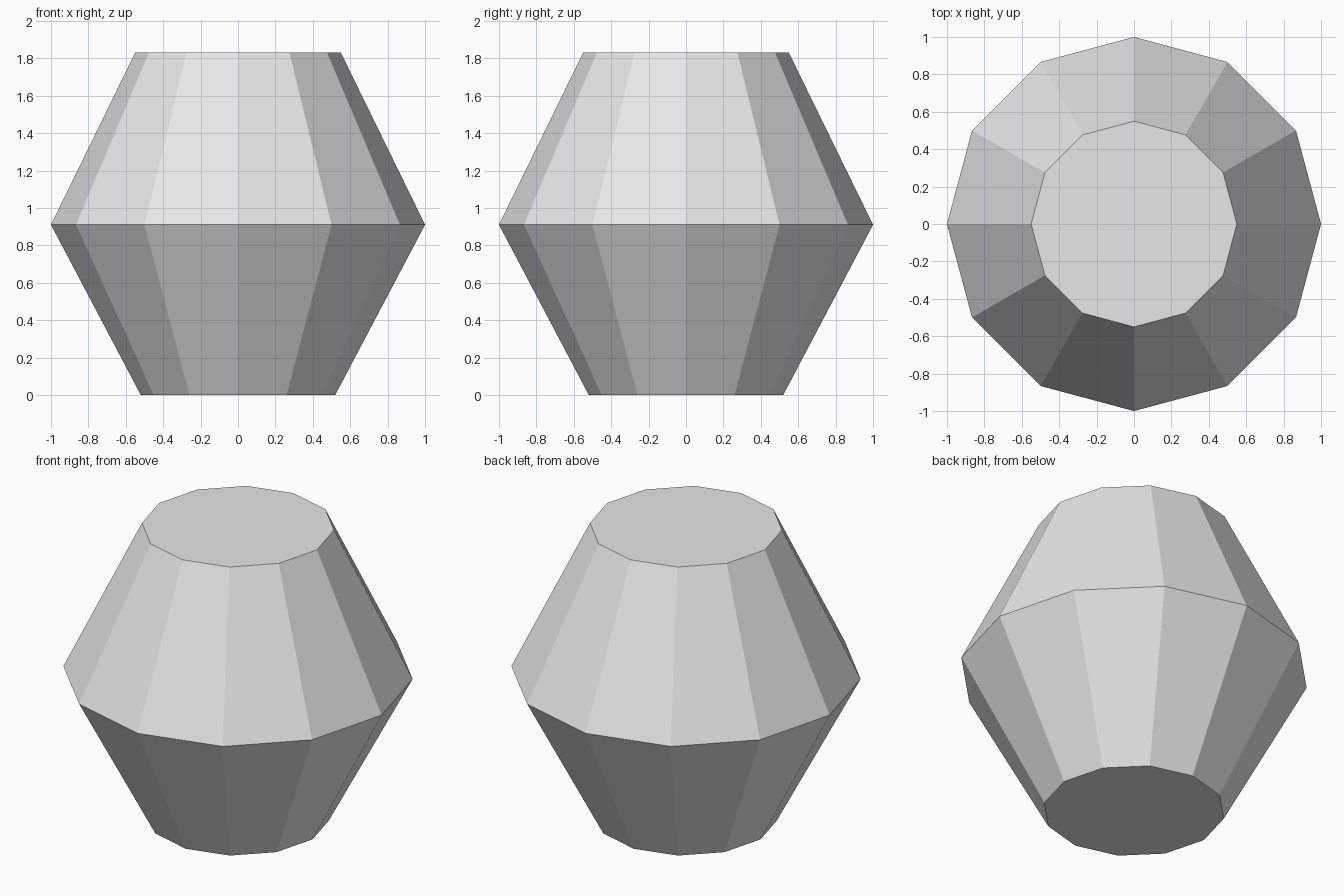
import bpy
import bmesh
from math import cos, sin, tau

SIDES = 12
# (radius, height) of each ring: base, waist, top
PROFILE = [(0.52, 0.0), (1.0, 0.91), (0.55, 1.83)]

cube = bpy.data.objects.get("Cube")
if cube:
    bpy.data.objects.remove(cube, do_unlink=True)


def make_material(name, colour):
    mat = bpy.data.materials.new(name)
    mat.use_nodes = True
    mat.diffuse_color = colour
    for node in mat.node_tree.nodes:
        if node.type == 'BSDF_PRINCIPLED':
            node.inputs["Base Color"].default_value = colour
    return mat


def make_lathe(name, profile, sides, mat):
    bm = bmesh.new()
    rings = [[bm.verts.new((r * cos(tau * i / sides), r * sin(tau * i / sides), z))
              for i in range(sides)] for r, z in profile]
    # side facets between neighbouring rings
    for low, high in zip(rings, rings[1:]):
        for i in range(sides):
            j = (i + 1) % sides
            bm.faces.new((low[i], low[j], high[j], high[i]))
    # flat end caps
    bm.faces.new(rings[0][::-1])
    bm.faces.new(rings[-1])
    mesh = bpy.data.meshes.new(name)
    bm.to_mesh(mesh)
    bm.free()
    mesh.materials.append(mat)
    obj = bpy.data.objects.new(name, mesh)
    bpy.context.collection.objects.link(obj)
    return obj


grey = make_material("light grey", (0.8, 0.8, 0.8, 1.0))
make_lathe("faceted_barrel", PROFILE, SIDES, grey)
